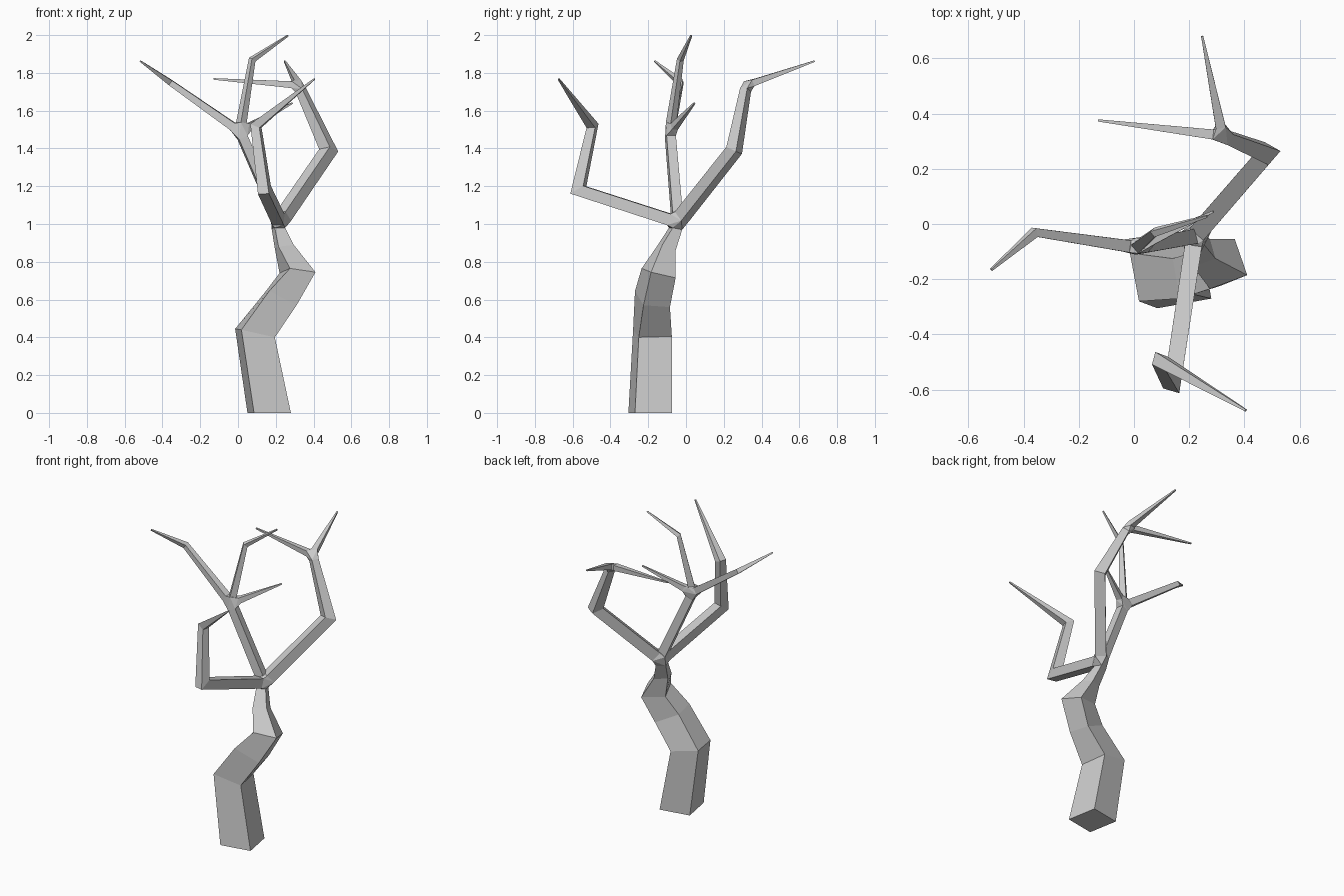
import bpy, bmesh
from mathutils import Vector

if "Cube" in bpy.data.objects:
    bpy.data.objects.remove(bpy.data.objects["Cube"])

bm = bmesh.new()


def bridge(r0, r1):
    for i in range(4):
        j = (i + 1) % 4
        bm.faces.new((r0[i], r0[j], r1[j], r1[i]))


def limb(points, halves, start=0.0, stop=0.0, cap=True):
    """Square mitred tube along points; returns its first and last vertex rings."""
    p = [Vector(q) for q in points]
    dirs = [(b - a).normalized() for a, b in zip(p, p[1:])]
    p[0] += dirs[0] * start
    p[-1] -= dirs[-1] * stop
    u = dirs[0].cross(Vector((0, 0, 1))).normalized()
    v = u.cross(dirs[0])
    rings = []
    for i, (c, h) in enumerate(zip(p, halves)):
        d = dirs[max(i - 1, 0)]
        e = dirs[min(i, len(dirs) - 1)]
        n = (d + e).normalized()
        ring = []
        for a, b in ((-1, -1), (1, -1), (1, 1), (-1, 1)):
            o = u * a * h + v * b * h
            o -= d * (o.dot(n) / d.dot(n))
            ring.append(bm.verts.new(c + o))
        rings.append(ring)
        turn = d.rotation_difference(e)
        u, v = turn @ u, turn @ v
    for r0, r1 in zip(rings, rings[1:]):
        bridge(r0, r1)
    if cap:
        bm.faces.new(rings[-1])
    return rings[0], rings[-1]


def fork(*rings):
    """Convex joint between limb ends, left open where the limbs attach."""
    old = set(bm.faces)
    bmesh.ops.convex_hull(bm, input=[v for r in rings for v in r])
    sets = [set(r) for r in rings]
    inner = [f for f in bm.faces if f not in old
             and any(set(f.verts) <= s for s in sets)]
    bmesh.ops.delete(bm, geom=inner, context='FACES_ONLY')


# Trunk: four-sided twisting rings (left back, left front, right front, right back)
trunk = [
    [(.05, -.11, 0), (.085, -.305, 0), (.28, -.27, 0), (.245, -.075, 0)],
    [(-.015, -.105, .445), (.018, -.28, .44), (.195, -.25, .40), (.165, -.075, .405)],
    [(.14, -.125, .635), (.165, -.27, .645), (.31, -.225, .57), (.285, -.085, .56)],
    [(.22, -.10, .74), (.275, -.235, .765), (.41, -.185, .745), (.365, -.055, .715)],
    [(.195, -.09, .87), (.215, -.155, .88), (.295, -.125, .89), (.275, -.055, .86)],
    [(.178, -.045, .975), (.195, -.09, .98), (.25, -.07, .98), (.235, -.02, .97)],
]
rings = [[bm.verts.new(c) for c in r] for r in trunk]
for a, b in zip(rings, rings[1:]):
    bridge(a, b)
bm.faces.new(rings[0])

# Main boughs
crown = (.22, -.045, 1.01)
mid = (.01, -.085, 1.49)
back = (.32, .32, 1.735)
a0, _ = limb([crown, (.14, -.57, 1.18), (.095, -.495, 1.52), (.405, -.675, 1.768)],
             [.031, .03, .023, .004], start=.045)
b0, b1 = limb([crown, mid], [.027, .025], start=.045, stop=.035, cap=False)
c0, c1 = limb([crown, (.48, .255, 1.39), back], [.033, .032, .022],
              start=.045, stop=.03, cap=False)
fork(rings[-1], a0, b0, c0)

# Twigs of the middle bough
m1, _ = limb([mid, (-.36, -.03, 1.75), (-.517, -.166, 1.862)], [.022, .015, .004], start=.045)
m2, _ = limb([mid, (.075, -.03, 1.87), (.265, .028, 1.998)], [.02, .013, .004], start=.045)
m3, _ = limb([mid, (.287, .045, 1.64)], [.018, .004], start=.06)
fork(b1, m1, m2, m3)

# Twigs of the back bough
t1, _ = limb([back, (.247, .68, 1.862)], [.018, .004], start=.035)
t2, _ = limb([back, (-.13, .375, 1.768)], [.018, .004], start=.035)
fork(c1, t1, t2)

bmesh.ops.recalc_face_normals(bm, faces=bm.faces[:])
mesh = bpy.data.meshes.new("bare_tree")
bm.to_mesh(mesh)
bm.free()
bpy.context.collection.objects.link(bpy.data.objects.new("bare_tree", mesh))
